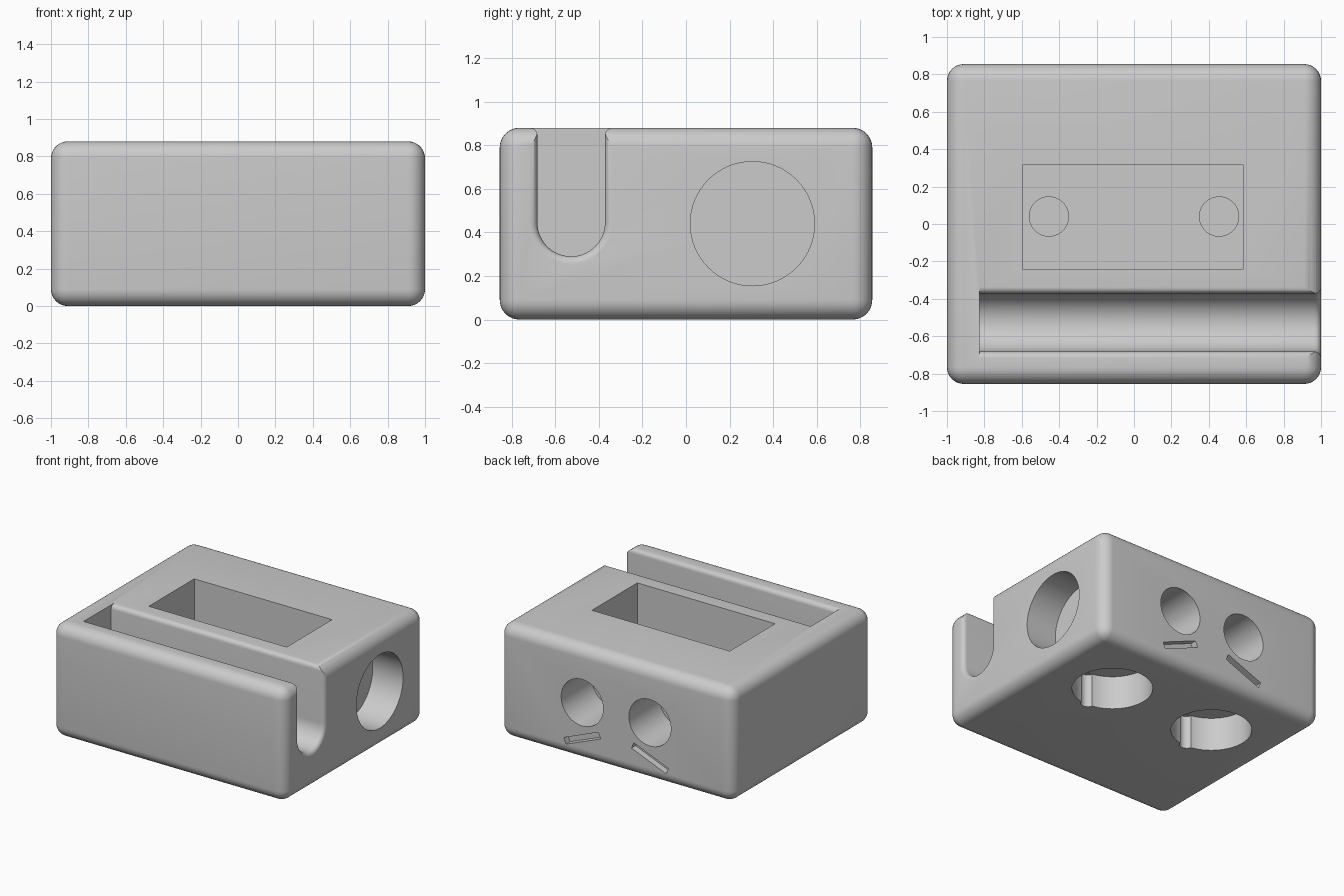
import bpy
import bmesh
from math import pi, sin, cos, sqrt, radians
from mathutils import Matrix, Vector

old = bpy.data.objects.get("Cube")
if old:
    bpy.data.objects.remove(old)

HEIGHT, BACK = 0.88, 0.855

grey = bpy.data.materials.new("plain grey")
grey.use_nodes = True
grey.diffuse_color = (0.6, 0.6, 0.6, 1)
grey.node_tree.nodes["Principled BSDF"].inputs["Base Color"].default_value = (0.6, 0.6, 0.6, 1)


def make(name, bm):
    bmesh.ops.recalc_face_normals(bm, faces=bm.faces)
    mesh = bpy.data.meshes.new(name)
    bm.to_mesh(mesh)
    bm.free()
    mesh.materials.append(grey)
    obj = bpy.data.objects.new(name, mesh)
    bpy.context.collection.objects.link(obj)
    return obj


def box(name, center, size, turn=0.0):
    bm = bmesh.new()
    bmesh.ops.create_cube(bm, size=1, matrix=Matrix.Translation(center)
                          @ Matrix.Rotation(turn, 4, "Y") @ Matrix.Diagonal((*size, 1)))
    return make(name, bm)


def cylinder(name, start, end, radius, sides=64):
    a, b = Vector(start), Vector(end)
    turn = (b - a).to_track_quat("Z", "Y").to_matrix().to_4x4()
    bm = bmesh.new()
    bmesh.ops.create_cone(bm, cap_ends=True, segments=sides, radius1=radius, radius2=radius,
                          depth=(b - a).length, matrix=Matrix.Translation((a + b) / 2) @ turn)
    return make(name, bm)


def slot_cutter():
    # U-shaped section swept along x, with rounded lips at the top and the open end
    y0, z0, r, lip, steps = -0.527, 0.445, 0.155, 0.035, 6

    def flare(t):
        return lip * (1 - sqrt(max(0, 1 - t * t)))

    def section(x, grow):
        half = [((r + grow) * sin(a), z0 - (r + grow) * cos(a))
                for a in (pi / 2 * i / 16 for i in range(17))]
        for i in range(steps + 1):
            t = sin(pi / 2 * i / steps)
            half.append((r + max(grow, flare(t)), HEIGHT - lip + lip * t))
        half.append((half[-1][0], 1.1))
        full = [(-w, z) for w, z in reversed(half[1:])] + half
        return [(x, y0 + w, z) for w, z in full]

    stations = [(-0.825, 0)]
    for i in range(steps + 1):
        t = sin(pi / 2 * i / steps)
        stations.append((1 - lip + lip * t, flare(t)))
    stations.append((1.1, lip))
    bm = bmesh.new()
    rings = [[bm.verts.new(p) for p in section(*s)] for s in stations]
    n = len(rings[0])
    for a, b in zip(rings, rings[1:]):
        for i in range(n):
            j = (i + 1) % n
            bm.faces.new((a[i], a[j], b[j], b[i]))
    bm.faces.new(rings[0])
    bm.faces.new(rings[-1])
    return make("slot_cutter", bm)


# Rounded block
bm = bmesh.new()
bmesh.ops.create_cube(bm, size=1, matrix=Matrix.Translation((0, 0, HEIGHT / 2))
                      @ Matrix.Diagonal((2, 2 * BACK, HEIGHT, 1)))
bmesh.ops.bevel(bm, geom=bm.edges[:], offset=0.09, segments=8, profile=0.5, affect="EDGES")
body = make("holder_body", bm)

# Front slot, top pocket and side recess
cutters = [
    slot_cutter(),
    box("pocket_cutter", (-0.005, 0.0375, 0.66), (1.18, 0.555, 0.68)),
    cylinder("side_recess_cutter", (0.74, 0.305, 0.44), (1.2, 0.305, 0.44), 0.285),
]
for s in (-1, 1):
    x = 0.455 * s
    # Pocket floor dimples, underside recesses and their grooves
    cutters.append(cylinder("dimple_cutter", (x, 0.04, 0.295), (x, 0.04, 0.5), 0.105))
    cutters.append(cylinder("base_recess_cutter", (x, 0.305, -0.2), (x, 0.305, 0.26), 0.285))
    cutters.append(cylinder("groove_cutter", (x, 0.035, -0.2), (x, 0.035, 0.258), 0.05, 24))
    # Back bores with slanted slits below
    x = 0.29 * s
    cutters.append(cylinder("back_bore_cutter", (x, 0.48, 0.45), (x, 1.1, 0.45), 0.18))
    cutters.append(box("slit_cutter", (x, BACK, 0.175), (0.32, 0.1, 0.05), radians(22 * s)))

bpy.context.view_layer.objects.active = body
for cutter in cutters:
    mod = body.modifiers.new("cut", "BOOLEAN")
    mod.operation, mod.solver, mod.object = "DIFFERENCE", "EXACT", cutter
    bpy.ops.object.modifier_apply(modifier=mod.name)
    bpy.data.objects.remove(cutter)

bpy.ops.object.select_all(action="DESELECT")
body.select_set(True)
bpy.ops.object.shade_smooth_by_angle(angle=radians(30))
